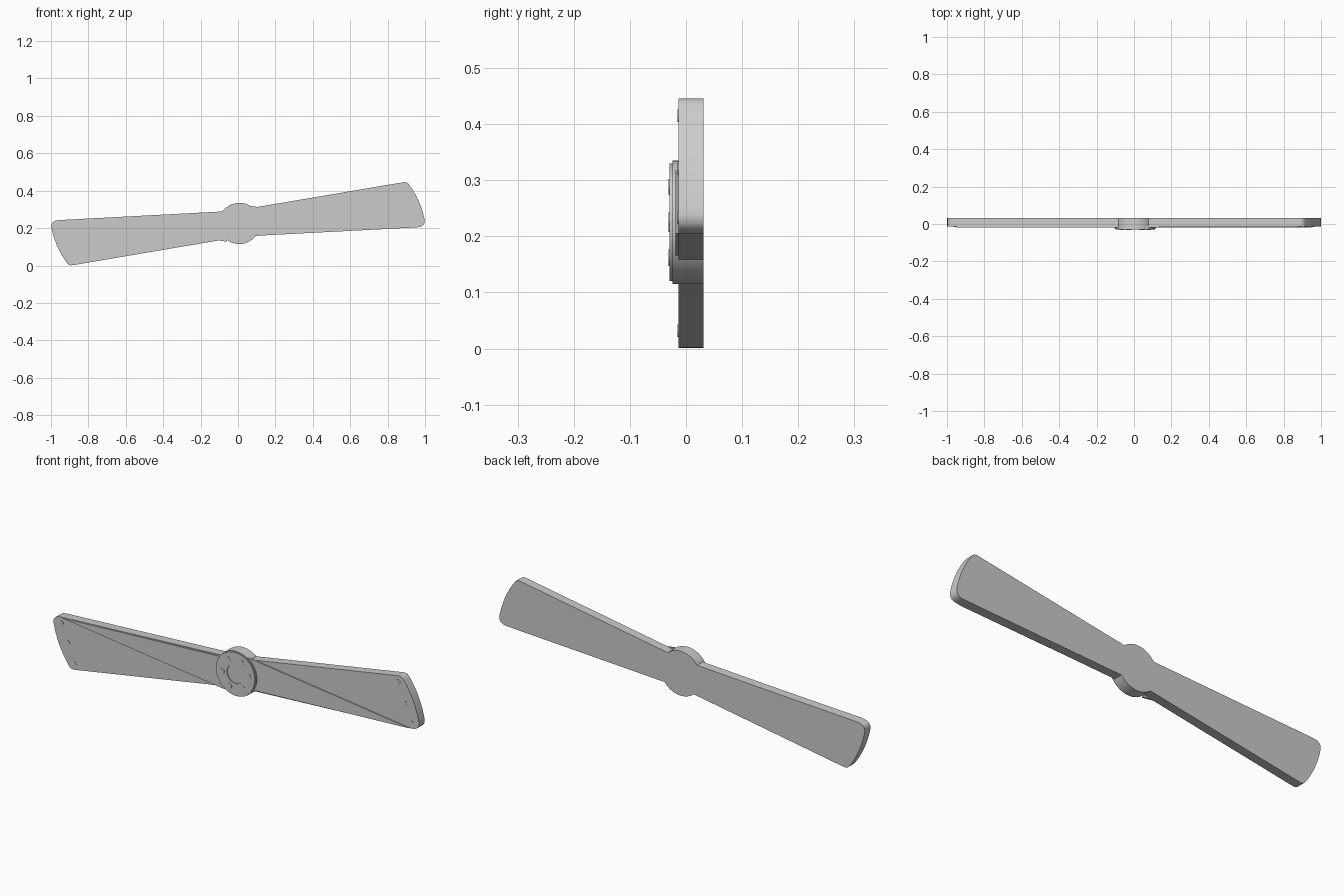
import bpy, bmesh, math

if "Cube" in bpy.data.objects:
    bpy.data.objects.remove(bpy.data.objects["Cube"])

CX, CZ = 0.007, 0.225      # hub axis
MID = 0.2235               # blade symmetry height


def finish(name, bm):
    bmesh.ops.remove_doubles(bm, verts=bm.verts, dist=1e-6)
    bmesh.ops.recalc_face_normals(bm, faces=bm.faces)
    me = bpy.data.meshes.new(name)
    bm.to_mesh(me)
    bm.free()
    ob = bpy.data.objects.new(name, me)
    bpy.context.collection.objects.link(ob)
    bpy.context.view_layer.objects.active = ob
    ob.select_set(True)
    bpy.ops.object.shade_smooth_by_angle(angle=math.radians(30))
    ob.select_set(False)
    return ob


def prism(name, pts, y0, y1):
    """Extrude an x-z outline from y0 to y1."""
    bm = bmesh.new()
    f = bm.faces.new([bm.verts.new((x, y0, z)) for x, z in pts])
    ext = bmesh.ops.extrude_face_region(bm, geom=[f])["geom"]
    verts = [g for g in ext if isinstance(g, bmesh.types.BMVert)]
    bmesh.ops.translate(bm, verts=verts, vec=(0, y1 - y0, 0))
    return finish(name, bm)


def lathe(name, profile, x, z, steps=64):
    """Turn an (r, y) profile around a y-parallel axis through x, z."""
    bm = bmesh.new()
    vs = [bm.verts.new((x + r, y, z)) for r, y in profile]
    es = [bm.edges.new(p) for p in zip(vs, vs[1:])]
    bmesh.ops.spin(bm, geom=vs + es, cent=(x, 0, z), axis=(0, 1, 0),
                   angle=math.tau, steps=steps, use_merge=True)
    return finish(name, bm)


def bezier(a, b, c, n):
    return [tuple((1 - t) ** 2 * p + 2 * t * (1 - t) * q + t * t * r
                  for p, q, r in zip(a, b, c))
            for t in (i / n for i in range(n + 1))]


def turned(pts):
    """Half turn about the propeller centre."""
    return [(-x, 2 * MID - z) for x, z in pts]


# Two-bladed outline: root, rounded tip corners, bowed tip
half = [(0.08, 0.158)]
half += bezier((0.955, 0.204), (1.0, 0.206), (0.9985, 0.24), 6)
half += bezier((0.9985, 0.24), (0.978, 0.347), (0.915, 0.432), 12)[1:]
half += bezier((0.915, 0.432), (0.904, 0.449), (0.882, 0.445), 5)[1:]
half += [(0.08, 0.309)]
prism("blades", half + turned(half), -0.0135, 0.031)

# Thin raised triangular panel on the front of each blade
panel = [(0.06, 0.163), (0.95, 0.205), (0.06, 0.319)]
for side, pts in (("right", panel), ("left", turned(panel))):
    prism(side + "_panel", pts, -0.019, -0.010)

# Hub body and ring plate around the centre recess
lathe("hub", [(0, -0.0245), (0.11, -0.0245), (0.11, 0.031), (0, 0.031)], CX, CZ)
lathe("hub_plate", [(0.047, -0.024), (0.047, -0.029), (0.105, -0.029),
                    (0.105, -0.024), (0.047, -0.024)], CX, CZ)


def bolt(name, x, z, front, r):
    lathe(name, [(0, front), (r, front), (r, front + 0.006), (0, front + 0.006)], x, z, 16)


# Six bolts round the hub
for i in range(6):
    a = math.radians(60 * i + 4)
    bolt(f"hub_bolt_{i}", CX + 0.073 * math.cos(a), CZ + 0.073 * math.sin(a), -0.031, 0.012)

# Three bolts at each blade tip
tips = [(0.885, 0.415), (0.92, 0.32), (0.955, 0.233)]
for i, (x, z) in enumerate(tips + turned(tips)):
    bolt(f"tip_bolt_{i}", x, z, -0.0155, 0.011)
